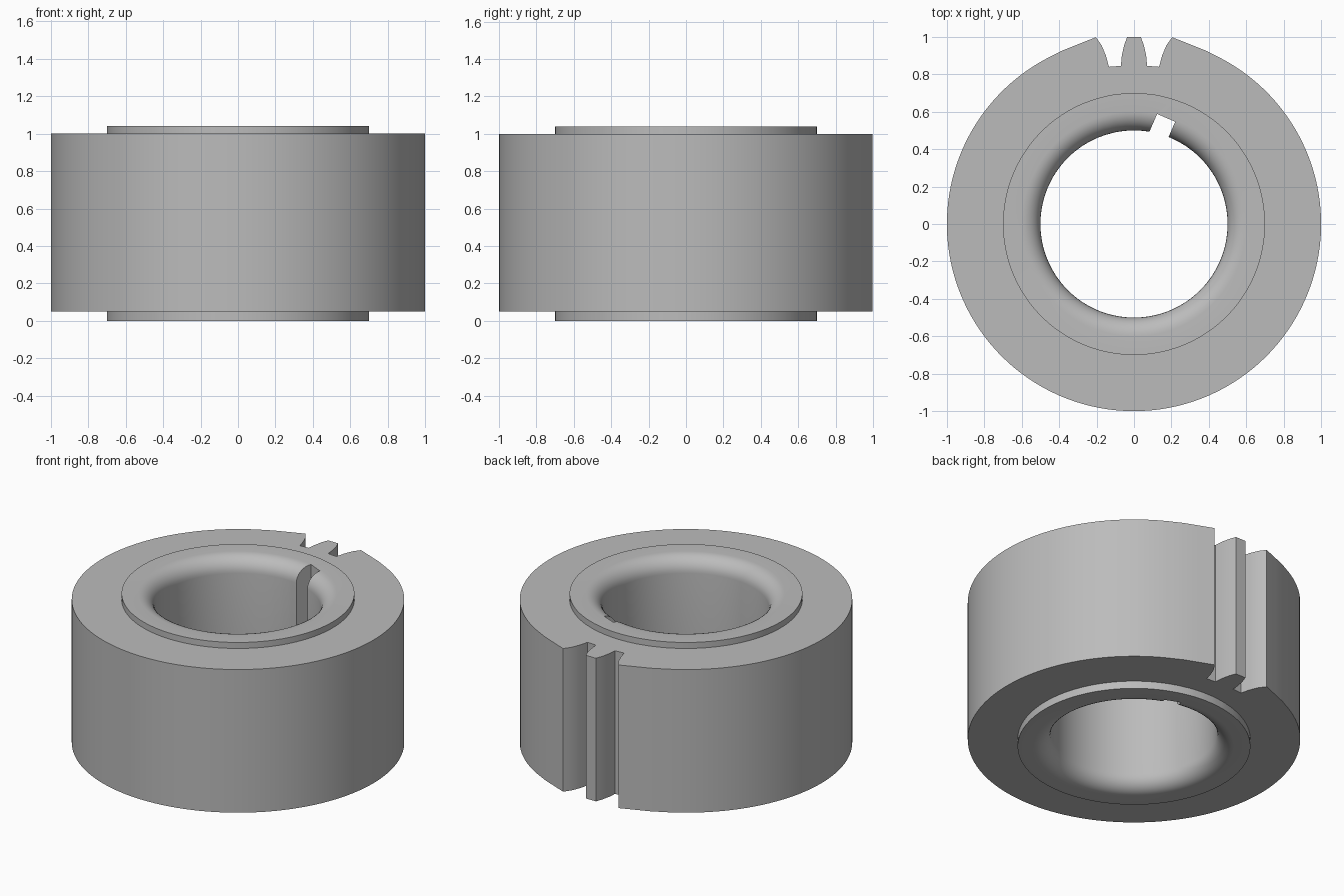
import bpy, bmesh
from math import sin, cos, pi, atan2, hypot, radians
from mathutils import Matrix

cube = bpy.data.objects.get("Cube")
if cube:
    bpy.data.objects.remove(cube)

BORE, HUB, FILLET = 0.5, 0.7, 0.1
LOW, HIGH, TOP = 0.05, 1.0, 1.04

steel = bpy.data.materials.new("steel grey")
steel.use_nodes = True
grey = (0.5, 0.5, 0.5, 1)
steel.diffuse_color = grey
steel.node_tree.nodes["Principled BSDF"].inputs["Base Color"].default_value = grey

# Right half of the toothed rim section, from the tooth outwards
half = [(0.037, 0.998), (0.053, 0.955), (0.065, 0.9), (0.07, 0.845),
        (0.134, 0.84), (0.15, 0.9), (0.173, 0.955), (0.204, 0.998),
        (0.3, 0.96), (0.39, 0.924)]
start = atan2(*half[-1])
STEPS = 120
arc = [start + (2 * pi - 2 * start) * i / STEPS for i in range(1, STEPS)]
outline = half + [(sin(a), cos(a)) for a in arc] + [(-x, y) for x, y in reversed(half)]


def circle(r):
    """Circle sampled at the same angles as the outline."""
    return [(x * r / hypot(x, y), y * r / hypot(x, y)) for x, y in outline]


# Closed cross-section: rim, hub, rounded mouths and bore
loops = [(outline, LOW), (outline, HIGH), (circle(HUB), HIGH), (circle(HUB), TOP)]
bend = [i * pi / 16 for i in range(9)]
loops += [(circle(BORE + FILLET * (1 - cos(t))), TOP - FILLET + FILLET * sin(t))
          for t in reversed(bend)]
loops += [(circle(BORE + FILLET * (1 - cos(t))), FILLET - FILLET * sin(t)) for t in bend]
loops += [(circle(HUB), 0), (circle(HUB), LOW)]

bm = bmesh.new()
rings = [[bm.verts.new((x, y, z)) for x, y in pts] for pts, z in loops]
for a, b in zip(rings, rings[1:] + rings[:1]):
    for i in range(len(a)):
        j = (i + 1) % len(a)
        bm.faces.new((a[i], a[j], b[j], b[i]))
bmesh.ops.recalc_face_normals(bm, faces=bm.faces)
mesh = bpy.data.meshes.new("notched_collar")
bm.to_mesh(mesh)
bm.free()
collar = bpy.data.objects.new("notched_collar", mesh)
bpy.context.collection.objects.link(collar)
mesh.materials.append(steel)

# Keyway cutter, slightly skewed from the radius
bm = bmesh.new()
bmesh.ops.create_cube(bm, size=1, matrix=Matrix.Translation((0.134, 0.48, 0.5))
                      @ Matrix.Rotation(radians(-23.5), 4, "Z")
                      @ Matrix.Diagonal((0.105, 0.19, 2, 1)))
cut_mesh = bpy.data.meshes.new("keyway_cutter")
bm.to_mesh(cut_mesh)
bm.free()
cut_mesh.materials.append(steel)
cutter = bpy.data.objects.new("keyway_cutter", cut_mesh)
bpy.context.collection.objects.link(cutter)
cutter.hide_render = True

mod = collar.modifiers.new("keyway", "BOOLEAN")
mod.operation = "DIFFERENCE"
mod.solver = "EXACT"
mod.object = cutter
bpy.ops.object.select_all(action="DESELECT")
collar.select_set(True)
bpy.context.view_layer.objects.active = collar
bpy.ops.object.modifier_apply(modifier=mod.name)
bpy.data.objects.remove(cutter)
bpy.ops.object.shade_smooth_by_angle(angle=radians(30))
